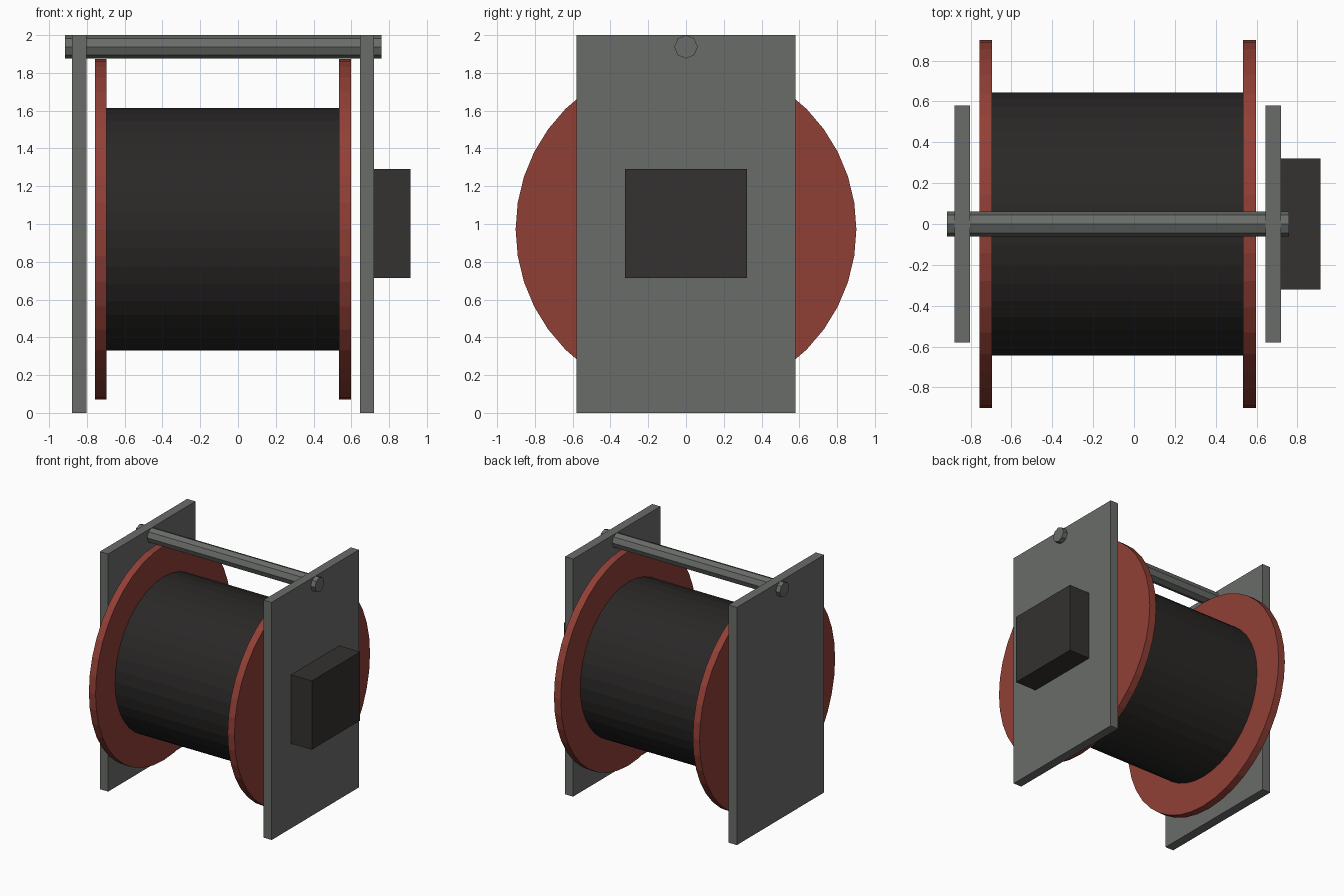
import bpy
from math import pi

if "Cube" in bpy.data.objects:
    bpy.data.objects.remove(bpy.data.objects["Cube"])


def material(name, rgb):
    m = bpy.data.materials.new(name)
    m.diffuse_color = (*rgb, 1)
    m.use_nodes = True
    m.node_tree.nodes["Principled BSDF"].inputs["Base Color"].default_value = m.diffuse_color
    return m


STEEL = material("steel_grey", (0.14, 0.15, 0.14))
RED = material("oxide_red", (0.28, 0.05, 0.036))
CABLE = material("cable_black", (0.023, 0.021, 0.02))
DARK = material("housing_dark", (0.035, 0.032, 0.03))


def box(name, x, y, z, mat):
    """Box from (min, max) ranges."""
    bpy.ops.mesh.primitive_cube_add(size=1, location=[(a + b) / 2 for a, b in (x, y, z)])
    ob = bpy.context.object
    ob.name = name
    ob.scale = [b - a for a, b in (x, y, z)]
    bpy.ops.object.transform_apply(location=False, rotation=False, scale=True)
    ob.data.materials.append(mat)


def cylinder_x(name, x, z, radius, sides, mat):
    """Cylinder lying along x, centred on y = 0."""
    bpy.ops.mesh.primitive_cylinder_add(
        vertices=sides, radius=radius, depth=x[1] - x[0],
        location=((x[0] + x[1]) / 2, 0, z), rotation=(0, pi / 2, 0))
    ob = bpy.context.object
    ob.name = name
    ob.data.materials.append(mat)


AXIS_Z = 0.972

# Side plates carrying the reel
for name, x in (("left_side_plate", (-0.88, -0.803)), ("right_side_plate", (0.645, 0.72))):
    box(name, x, (-0.58, 0.58), (0, 2), STEEL)

# Reel flanges and wound drum
for name, x in (("left_flange", (-0.757, -0.695)), ("right_flange", (0.535, 0.598))):
    cylinder_x(name, x, AXIS_Z, 0.902, 40, RED)
cylinder_x("cable_drum", (-0.697, 0.537), AXIS_Z, 0.643, 40, CABLE)

# Tie bar through the top of both plates
cylinder_x("top_tie_bar", (-0.917, 0.76), 1.938, 0.062, 8, STEEL)

# Drive housing on the right plate
box("drive_housing", (0.715, 0.913), (-0.322, 0.322), (0.713, 1.292), DARK)
